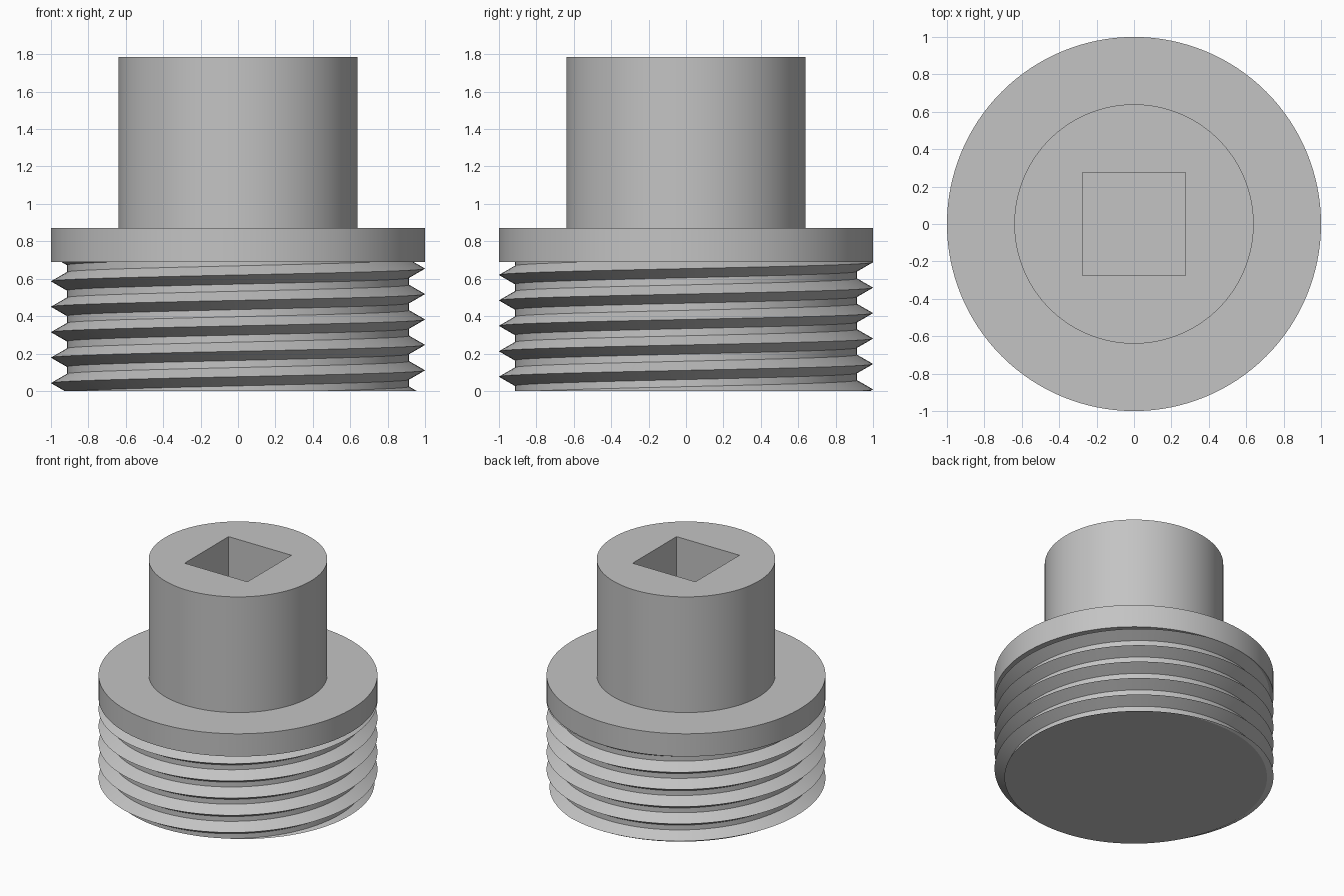
import bpy, bmesh, math

if "Cube" in bpy.data.objects:
    bpy.data.objects.remove(bpy.data.objects["Cube"])

SEGMENTS = 128
PITCH = 0.136
THREAD_TOP = 0.69
COLLAR_TOP = 0.87
POST_TOP = 1.785
SOCKET_WIDTH = 0.55
SOCKET_DEPTH = 0.75

# Single plain metal colour
metal = bpy.data.materials.new("grey metal")
metal.use_nodes = True
grey = (0.55, 0.55, 0.55, 1)
metal.diffuse_color = grey
metal.node_tree.nodes["Principled BSDF"].inputs["Base Color"].default_value = grey


def finish(bm, name, angle=25):
    bmesh.ops.recalc_face_normals(bm, faces=bm.faces)
    mesh = bpy.data.meshes.new(name)
    bm.to_mesh(mesh)
    bm.free()
    mesh.materials.append(metal)
    obj = bpy.data.objects.new(name, mesh)
    bpy.context.collection.objects.link(obj)
    bpy.ops.object.select_all(action="DESELECT")
    obj.select_set(True)
    bpy.context.view_layer.objects.active = obj
    bpy.ops.object.shade_smooth_by_angle(angle=math.radians(angle))
    return obj


# Threaded plug: one helical strip of crest, upper flank, root and lower flank
def threaded_plug():
    bm = bmesh.new()
    profile = [(1.0, 0.0), (0.915, 0.049), (0.915, 0.087)]
    stations = []
    for i in range(SEGMENTS * 9 + 1):
        turn = i / SEGMENTS
        a = math.tau * turn
        base = 0.11 + PITCH * (turn - 3)
        stations.append([bm.verts.new((r * math.cos(a), r * math.sin(a), base + dz))
                         for r, dz in profile])
    for i in range(len(stations) - SEGMENTS - 1):
        here = stations[i] + [stations[i + SEGMENTS][0]]
        there = stations[i + 1] + [stations[i + 1 + SEGMENTS][0]]
        for k in range(3):
            bm.faces.new((here[k], there[k], there[k + 1], here[k + 1]))
    # Trim both ends flat and cap them
    for z, up in ((0, -1), (THREAD_TOP + 0.01, 1)):
        cut = bmesh.ops.bisect_plane(
            bm, geom=bm.verts[:] + bm.edges[:] + bm.faces[:], dist=1e-6,
            plane_co=(0, 0, z), plane_no=(0, 0, up), clear_outer=True)
        rim = [e for e in cut["geom_cut"] if isinstance(e, bmesh.types.BMEdge)]
        bmesh.ops.contextual_create(bm, geom=rim)
    return finish(bm, "threaded_plug")


# Collar and post: a turned profile
def collar_and_post():
    bm = bmesh.new()
    outline = [(0, THREAD_TOP), (1, THREAD_TOP), (1, COLLAR_TOP),
               (0.64, COLLAR_TOP), (0.64, POST_TOP), (0, POST_TOP)]
    points = [bm.verts.new((r, 0, z)) for r, z in outline]
    edges = [bm.edges.new(pair) for pair in zip(points, points[1:])]
    bmesh.ops.spin(bm, geom=points + edges, cent=(0, 0, 0), axis=(0, 0, 1),
                   angle=math.tau, steps=SEGMENTS, use_merge=True)
    bmesh.ops.remove_doubles(bm, verts=bm.verts, dist=1e-5)
    return finish(bm, "collar_and_post")


threaded_plug()
body = collar_and_post()

# Square drive socket cut down into the post
bm = bmesh.new()
bmesh.ops.create_cube(bm, size=1)
bmesh.ops.scale(bm, verts=bm.verts, vec=(SOCKET_WIDTH, SOCKET_WIDTH, SOCKET_DEPTH * 2))
bmesh.ops.translate(bm, verts=bm.verts, vec=(0, 0, POST_TOP))
cutter = finish(bm, "socket_cutter")
cutter.hide_render = True
socket = body.modifiers.new("square_socket", "BOOLEAN")
socket.operation = "DIFFERENCE"
socket.solver = "EXACT"
socket.object = cutter
bpy.context.view_layer.objects.active = body
bpy.ops.object.modifier_apply(modifier=socket.name)
bpy.data.objects.remove(cutter)
bpy.ops.object.select_all(action="DESELECT")
body.select_set(True)
bpy.ops.object.shade_smooth_by_angle(angle=math.radians(25))
